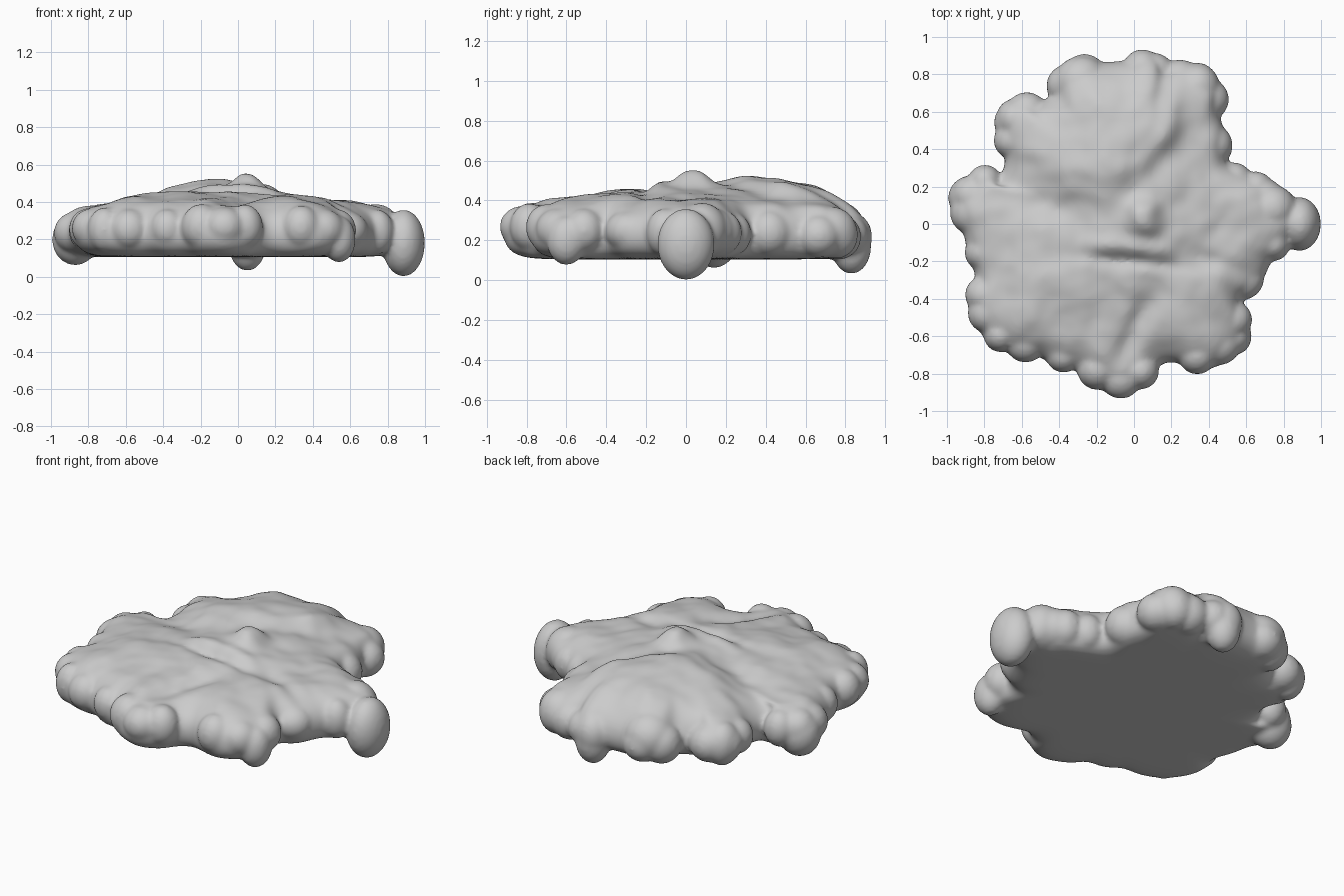
import bpy, bmesh, math, random
from mathutils import Vector, Matrix, noise

if "Cube" in bpy.data.objects:
    bpy.data.objects.remove(bpy.data.objects["Cube"])

random.seed(4)

# plan outline, counter-clockwise from the right-hand tip
OUT = [(.9, .02), (.86, .11), (.80, .15), (.74, .21), (.62, .27), (.5, .34), (.49, .5),
       (.455, .62), (.45, .76), (.38, .85), (.28, .87), (.17, .84), (.12, .91),
       (.05, .93), (-.03, .89), (-.2, .88), (-.3, .90), (-.4, .84), (-.43, .71),
       (-.55, .65), (-.65, .67), (-.72, .61), (-.73, .5), (-.70, .38), (-.72, .27),
       (-.78, .22), (-.88, .25), (-.97, .17), (-.98, .07), (-.93, -.04), (-.9, -.17),
       (-.87, -.25), (-.86, -.33), (-.89, -.42), (-.87, -.53), (-.78, -.65),
       (-.65, -.71), (-.52, -.72), (-.42, -.78), (-.3, -.8), (-.22, -.88),
       (-.08, -.93), (.04, -.88), (.1, -.8), (.2, -.75), (.38, -.79), (.52, -.73),
       (.6, -.58), (.58, -.42), (.68, -.34), (.75, -.2), (.83, -.12)]


def spline(pts, sub):
    res, n = [], len(pts)
    for i in range(n):
        a, b, c, d = (Vector(pts[(i + k) % n]) for k in (-1, 0, 1, 2))
        for j in range(sub):
            t = j / sub
            res.append(.5 * (2 * b + (c - a) * t + (2 * a - 5 * b + 4 * c - d) * t * t
                             + (3 * b - a - 3 * c + d) * t ** 3))
    return res


def bump(x, y, cx, cy, sx, sy, ang=0, p=2):
    c, s = math.cos(ang), math.sin(ang)
    u, v = (x - cx) * c + (y - cy) * s, (y - cy) * c - (x - cx) * s
    return math.exp(-abs(u / sx) ** p - abs(v / sy) ** p)


def top_height(x, y):
    h = .40
    h += .105 * bump(x, y, -.12, .42, .33, .36, 0, 2.5)  # high back lobe
    h += .06 * bump(x, y, .02, -.05, .38, .32)           # centre swell
    h += .03 * bump(x, y, -.4, -.38, .45, .35, 0, 3)     # front left lobe
    h += .02 * bump(x, y, .35, -.45, .25, .25, 0, 3)     # front right lobe
    h += .03 * bump(x, y, .17, .5, .18, .06, 1.2)        # curved crest
    h -= .035 * bump(x, y, .06, .25, .25, .07, .75)      # crease beside it
    h -= .035 * bump(x, y, -.02, -.2, .24, .03, -.1)     # central slit
    h += .025 * bump(x, y, 0, -.12, .24, .04, -.1)
    h -= .04 * bump(x, y, 0, -.56, .22, .06, 1.1)        # front crease
    h -= .035 * bump(x, y, -.55, .12, .3, .08, -.2)      # left crease
    h -= .025 * bump(x, y, .42, -.2, .25, .05, -.3)      # right crease
    h += .065 * bump(x, y, .05, .03, .08, .09, 0, 3)     # centre knob
    return h + .022 * noise.noise(Vector((x * 5, y * 5, 5))) + .008 * noise.noise(Vector((x * 12, y * 12, 5)))


# main slab: concentric rings, domed above and flat below
bm = bmesh.new()
edge = spline(OUT, 4)
N = len(edge)
STEPS = [.03 + .97 * math.sin(math.pi / 2 * k / 40) for k in range(41)]


def ring(t, upper):
    vs = []
    for p in edge:
        x, y = p * (t * .985)
        if upper:
            z = .23 + (top_height(x, y) - .23) * math.sqrt(1 - t ** 8)
        else:
            z = .23 - .125 * math.sqrt(1 - t ** 14)
        vs.append(bm.verts.new((x, y, z)))
    return vs


rings = [ring(t, True) for t in STEPS] + [ring(t, False) for t in STEPS[-2::-1]]
for a, b in zip(rings, rings[1:]):
    for i in range(N):
        j = (i + 1) % N
        bm.faces.new((a[i], b[i], b[j], a[j]))
bm.faces.new(rings[0])
bm.faces.new(rings[-1][::-1])
bmesh.ops.recalc_face_normals(bm, faces=bm.faces)


def blob(x, y, z, rx, ry, rz):
    m = Matrix.Translation((x, y, z)) @ Matrix.Diagonal((rx, ry, rz, 1))
    bmesh.ops.create_icosphere(bm, subdivisions=3, radius=1, matrix=m)


# puffy lobes around the rim, a little lower at the back
for i, p in enumerate(OUT):
    q = Vector(p)
    mid = (Vector(OUT[i - 1]) + Vector(OUT[(i + 1) % len(OUT)])) / 2
    if q.length > mid.length - .005:
        r = random.uniform(.09, .12)
        c = q - q.normalized() * (r - .005)
        blob(c.x, c.y, random.uniform(.235, .25) - .02 * q.y, r, r, random.uniform(.105, .125))

# larger hanging bulbs
for b in [(.885, 0, .18, .115, .145, .18), (.74, .08, .25, .13, .13, .14),
          (.05, .83, .17, .1, .1, .14), (-.87, .14, .2, .125, .12, .14),
          (.54, -.6, .2, .09, .1, .125), (.34, .73, .24, .12, .13, .13),
          (-.64, .56, .23, .1, .11, .13), (-.28, .75, .26, .15, .15, .14)]:
    blob(*b)

me = bpy.data.meshes.new("puffy_slab")
bm.to_mesh(me)
bm.free()
ob = bpy.data.objects.new("puffy_slab", me)
bpy.context.collection.objects.link(ob)

# fuse everything into one soft skin
rm = ob.modifiers.new("fuse", 'REMESH')
rm.mode = 'VOXEL'
rm.voxel_size = .014
rm.use_smooth_shade = True
sm = ob.modifiers.new("soften", 'SMOOTH')
sm.factor = .5
sm.iterations = 8
